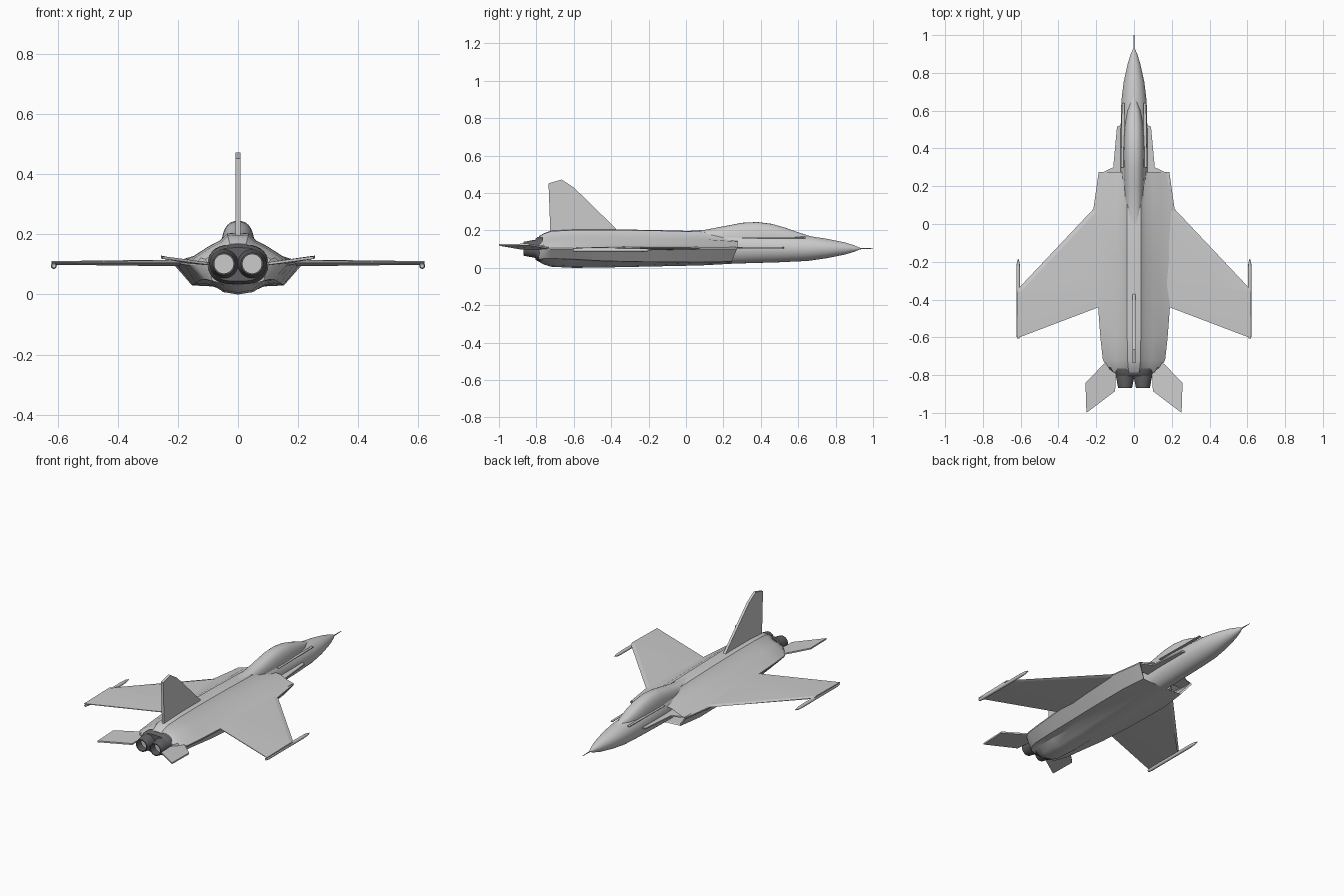
import bpy, bmesh
from math import sin, cos, pi, copysign, radians
from mathutils import Vector

if "Cube" in bpy.data.objects:
    bpy.data.objects.remove(bpy.data.objects["Cube"])


def finish(name, bm, mirror=False, color=None, angle=30):
    bmesh.ops.recalc_face_normals(bm, faces=bm.faces)
    me = bpy.data.meshes.new(name)
    bm.to_mesh(me)
    bm.free()
    ob = bpy.data.objects.new(name, me)
    bpy.context.collection.objects.link(ob)
    bpy.ops.object.select_all(action='DESELECT')
    ob.select_set(True)
    bpy.context.view_layer.objects.active = ob
    bpy.ops.object.shade_smooth_by_angle(angle=radians(angle))
    if mirror:
        ob.modifiers.new("Mirror", 'MIRROR').use_axis[0] = True
    if color:
        mat = bpy.data.materials.new(name)
        mat.diffuse_color = (*color, 1)
        mat.use_nodes = True
        mat.node_tree.nodes["Principled BSDF"].inputs["Base Color"].default_value = mat.diffuse_color
        me.materials.append(mat)
    return ob


def loft(name, rings, **kw):
    """Skin closed rings of equal length and cap both ends."""
    bm = bmesh.new()
    vs = [[bm.verts.new(p) for p in r] for r in rings]
    n = len(rings[0])
    for a, b in zip(vs, vs[1:]):
        for i in range(n):
            j = (i + 1) % n
            bm.faces.new((a[i], a[j], b[j], b[i]))
    bm.faces.new(vs[0])
    bm.faces.new(vs[-1])
    return finish(name, bm, **kw)


def oval(y, w, zb, zt, x=0, n=32, e=2.0):
    """Superellipse ring across the y axis."""
    c, h = (zb + zt) / 2, (zt - zb) / 2
    f = lambda t: copysign(abs(t) ** (2 / e), t)
    return [(x + w * f(cos(2 * pi * i / n)), y, c + h * f(sin(2 * pi * i / n))) for i in range(n)]


def plate(name, pts, thick, **kw):
    """Flat outline given thickness on both sides."""
    d = Vector(thick) / 2
    return loft(name, [[Vector(p) - d for p in pts], [Vector(p) + d for p in pts]], **kw)


# Forward fuselage and nose
nose = [(.935, .002, .101, .105), (.90, .017, .086, .12), (.85, .033, .071, .136), (.75, .055, .051, .156),
        (.65, .067, .037, .171), (.5, .071, .03, .18), (.3, .072, .024, .19), (0, .06, .02, .19)]
loft("forward_fuselage", [oval(*s) for s in nose])
loft("nose_probe", [oval(y, r, .103 - r, .103 + r, n=8) for y, r in ((.92, .004), (1.0, .0015))])

# Canopy with the fairing behind it
canopy = [(.67, .012, .168), (.6, .036, .19), (.53, .047, .215), (.46, .053, .235), (.38, .056, .245),
          (.3, .055, .241), (.2, .051, .222), (.1, .047, .203), (.02, .044, .198), (-.2, .04, .196)]
loft("canopy", [oval(y, w, .29 - t, t, e=2.5) for y, w, t in canopy])
plate("canopy_rail", [(.05, .3, .16), (.069, .3, .16), (.064, .64, .16), (.05, .64, .16)], (0, 0, .004), mirror=True)


# Blended centre body with intakes
def body(y, zt, s, w, ze, lx, lz, zb, slant=0, k=1.0):
    half = [(0, zt), (.036 * s, zt - .003), (.06 * s, zt - .026), (.1 * s, ze + (zt - ze) * .52),
            (.145 * s, ze + (zt - ze) * .22), (w, ze), (w, ze - .007), (lx, lz),
            (.09 * s, lz * .9), (.05 * s, zb + .008), (0, zb)]
    full = half + [(-x, z) for x, z in half[-2:0:-1]]
    return [(x * k, y - slant * max(0, min(1, (.108 - z) / .07)), .09 + (z - .09) * k) for x, z in full]


lip = (.17, .95, .187, .108, .135, .034, .022, .03)
stations = [
    body(.15, *lip, k=.9), body(.268, *lip, k=.93), body(.275, *lip),
    body(.08, .196, 1, .215, .108, .153, .03, .013),
    body(-.2, .203, 1, .205, .108, .15, .032, .007),
    body(-.44, .206, 1, .19, .108, .14, .037, .002),
    body(-.6, .205, 1, .178, .106, .128, .046, 0),
    body(-.72, .199, .95, .165, .105, .118, .05, .006),
    body(-.76, .185, .85, .14, .104, .105, .05, .018),
    body(-.785, .17, .75, .1, .102, .085, .045, .032)]
loft("centre_body", stations)

# Strakes ahead of the intakes
plate("strake", [(.04, .535, .108), (.065, .525, .108), (.09, .515, .108), (.11, .3, .108),
                 (.185, .265, .108), (.185, .2, .108), (.04, .2, .108)], (0, 0, .008), mirror=True)


# Wings: thin section with a crease ahead of the flaps
def wing_section(x, le, crease, te, t):
    return [(x, le, .106), (x, le - .03, .106 + t * .7), (x, crease, .106 + t), (x, te, .107),
            (x, te, .103), (x, crease, .104 - t), (x, le - .03, .106 - t * .7)]


loft("wing", [wing_section(.12, .18, -.29, -.415, .011), wing_section(.62, -.35, -.36, -.605, .005)],
     mirror=True, angle=12)

# Wing tip rails
rail = [(-.185, .002), (-.21, .008), (-.25, .01), (-.58, .01), (-.605, .007)]
loft("wing_tip_rail", [oval(y, r, .095 - r, .095 + r, x=.613, n=12) for y, r in rail], mirror=True)

# Tailplanes
plate("tailplane", [(.09, -.68, .1), (.163, -.745, .107), (.257, -.84, .125), (.252, -1.0, .123),
                    (.1, -.885, .103)], (0, 0, .009), mirror=True)

# Vertical fin
plate("tail_fin", [(0, -.36, .19), (0, -.38, .215), (0, -.6, .43), (0, -.665, .472), (0, -.735, .452),
                   (0, -.725, .18)], (.015, 0, 0))

# Twin nozzles on a dark shroud
dark = (.12, .12, .13)
loft("nozzle_shroud", [oval(y, w, .1 - h, .1 + h, e=2.6) for y, w, h in
                       ((-.765, .1, .068), (-.79, .099, .066), (-.805, .092, .056))], color=dark)
noz = [(-.77, .048), (-.81, .048), (-.868, .037), (-.868, .032), (-.80, .034)]
loft("nozzle", [oval(y, r, .102 - r, .102 + r, x=.047, n=24) for y, r in noz], mirror=True, color=dark)
loft("nozzle_core", [oval(y, .032, .07, .134, x=.047, n=24) for y in (-.79, -.825)], mirror=True)
